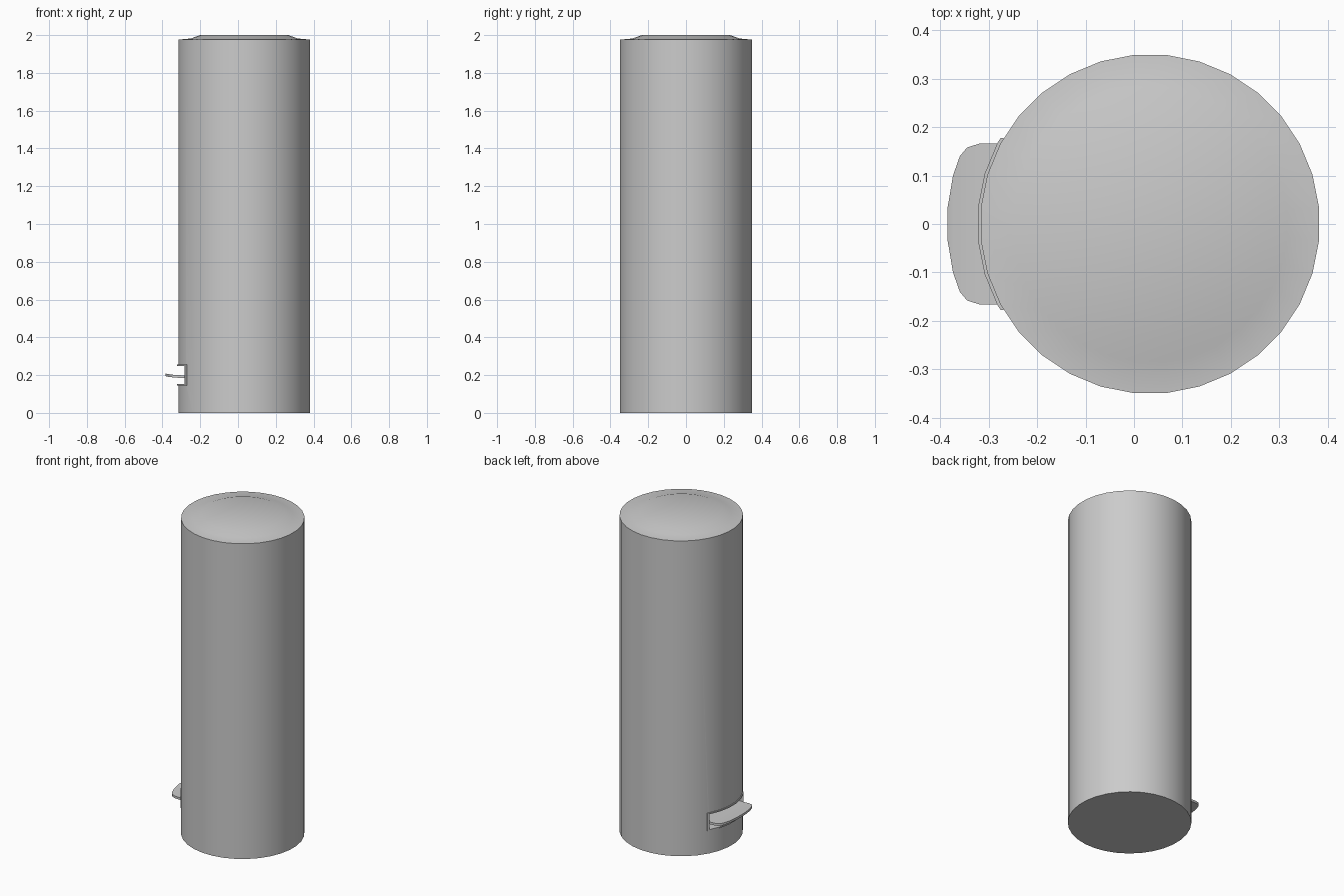
import bpy, bmesh, math
from mathutils import Matrix

if "Cube" in bpy.data.objects:
    bpy.data.objects.remove(bpy.data.objects["Cube"])

SIDES, RADIUS, CX = 32, 0.351, 0.033
SLOT_LOW, SLOT_HIGH, SLOT_HALF = 0.152, 0.248, 0.168

grey = bpy.data.materials.new("light grey metal")
grey.use_nodes = True
grey.diffuse_color = (0.6, 0.6, 0.6, 1)
grey.node_tree.nodes["Principled BSDF"].inputs["Base Color"].default_value = (0.6, 0.6, 0.6, 1)


def finish(name, bm):
    bmesh.ops.recalc_face_normals(bm, faces=bm.faces)
    mesh = bpy.data.meshes.new(name)
    bm.to_mesh(mesh)
    bm.free()
    obj = bpy.data.objects.new(name, mesh)
    bpy.context.collection.objects.link(obj)
    mesh.materials.append(grey)
    return obj


def lathe(name, profile):
    """Stack rings of (radius, height) and cap both ends."""
    bm = bmesh.new()
    rings = []
    for r, z in profile:
        angles = [(i + 0.5) * math.tau / SIDES for i in range(SIDES)]
        rings.append([bm.verts.new((CX + r * math.cos(a), r * math.sin(a), z)) for a in angles])
    for low, high in zip(rings, rings[1:]):
        for i in range(SIDES):
            j = (i + 1) % SIDES
            bm.faces.new((low[i], low[j], high[j], high[i]))
    bm.faces.new(rings[0][::-1])
    bm.faces.new(rings[-1])
    return finish(name, bm)


def box(name, x0, x1, half_y, z0, z1):
    bm = bmesh.new()
    size = Matrix.Diagonal((x1 - x0, 2 * half_y, z1 - z0, 1))
    place = Matrix.Translation(((x0 + x1) / 2, 0, (z0 + z1) / 2))
    bmesh.ops.create_cube(bm, size=1, matrix=place @ size)
    obj = finish(name, bm)
    obj.hide_render = True
    return obj


def cut(obj, cutter, operation="DIFFERENCE"):
    mod = obj.modifiers.new("cut", "BOOLEAN")
    mod.object, mod.operation, mod.solver = cutter, operation, "EXACT"
    bpy.context.view_layer.objects.active = obj
    bpy.ops.object.modifier_apply(modifier=mod.name)


def smooth(obj, degrees=30):
    bpy.ops.object.select_all(action="DESELECT")
    obj.select_set(True)
    bpy.context.view_layer.objects.active = obj
    bpy.ops.object.shade_smooth_by_angle(angle=math.radians(degrees))


# Body with the pedal pocket
body = lathe("bin_body", [(RADIUS, 0), (RADIUS, 1.976)])
pocket = box("pocket_cutter", -0.45, -0.12, SLOT_HALF, SLOT_LOW, SLOT_HIGH)
cut(body, pocket)

# Low raised lid
lid = lathe("lid", [(RADIUS, 1.976), (0.285, 1.982), (0.235, 2.0)])

# Thin frame that follows the wall around the pocket
frame = lathe("pedal_frame", [(RADIUS + 0.006, 0.144), (RADIUS + 0.006, 0.256)])
limit = box("frame_cutter", -0.45, -0.27, 0.178, 0.1, 0.3)
cut(frame, limit, "INTERSECT")
cut(frame, pocket)

# Foot pedal: stations of (x, half width, underside height)
stations = [(-0.385, 0.035, 0.195), (-0.374, 0.1, 0.192), (-0.36, 0.14, 0.19),
            (-0.345, 0.158, 0.188), (-0.32, 0.166, 0.186), (-0.27, 0.166, 0.184),
            (-0.13, 0.166, 0.184)]
bm = bmesh.new()
loops = []
for x, w, z in stations:
    corners = [(-w, z), (w, z), (w, z + 0.014), (-w, z + 0.014)]
    loops.append([bm.verts.new((x, y, h)) for y, h in corners])
for a, b in zip(loops, loops[1:]):
    for i in range(4):
        j = (i + 1) % 4
        bm.faces.new((a[i], a[j], b[j], b[i]))
bm.faces.new(loops[0])
bm.faces.new(loops[-1][::-1])
pedal = finish("foot_pedal", bm)

for cutter in (pocket, limit):
    bpy.data.objects.remove(cutter)
for part in (body, lid, frame, pedal):
    smooth(part)
